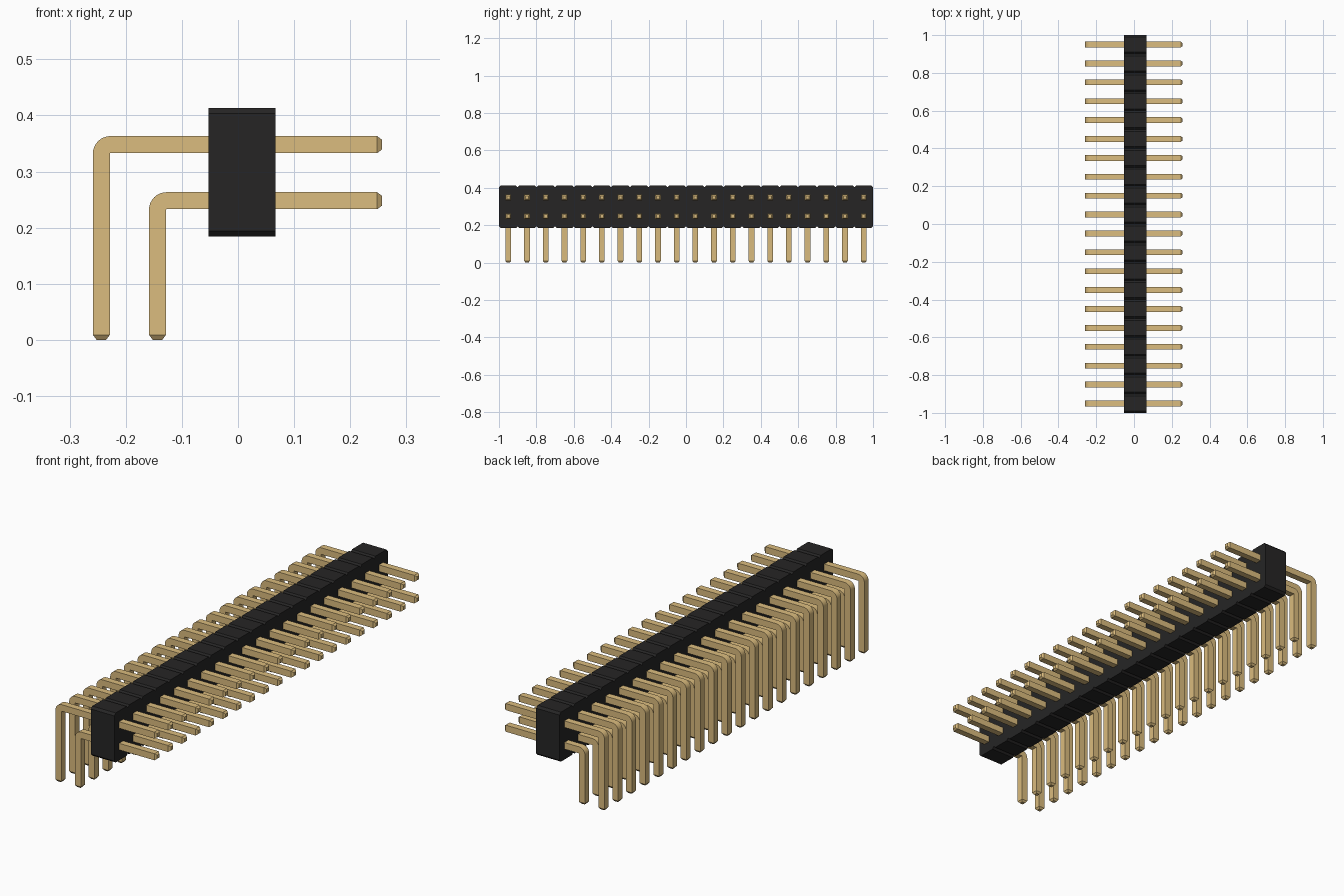
import bpy, bmesh, math
from mathutils import Vector

if "Cube" in bpy.data.objects:
    bpy.data.objects.remove(bpy.data.objects["Cube"], do_unlink=True)

COUNT, PITCH = 20, 0.1
Y0 = -PITCH * (COUNT - 1) / 2      # first pin position
HALF = 0.0152                      # half thickness of a pin


def material(name, rgb):
    m = bpy.data.materials.new(name)
    m.use_nodes = True
    m.diffuse_color = (*rgb, 1)
    m.node_tree.nodes["Principled BSDF"].inputs["Base Color"].default_value = (*rgb, 1)
    return m


black = material("black plastic", (0.0191, 0.0185, 0.0185))
gold = material("gold metal", (0.708, 0.503, 0.209))


def make_object(name, bm, mat):
    bmesh.ops.recalc_face_normals(bm, faces=bm.faces)
    mesh = bpy.data.meshes.new(name)
    bm.to_mesh(mesh)
    bm.free()
    mesh.materials.append(mat)
    ob = bpy.data.objects.new(name, mesh)
    bpy.context.collection.objects.link(ob)
    return ob


def make_body(x0, x1, z0, z1, c):
    """Extruded strip outline with a chamfered notch between segments."""
    top = []
    for i in range(COUNT):
        a = Y0 + (i - 0.5) * PITCH
        b = a + PITCH
        top += [(a, z1 - c), (a + c, z1), (b - c, z1)]
    top.append((b, z1 - c))
    bottom = [(y, z0 + z1 - z) for y, z in reversed(top)]
    bm = bmesh.new()
    face = bm.faces.new([bm.verts.new((x0, y, z)) for y, z in top + bottom])
    ext = bmesh.ops.extrude_face_region(bm, geom=[face], use_keep_orig=True)
    moved = [g for g in ext["geom"] if isinstance(g, bmesh.types.BMVert)]
    bmesh.ops.translate(bm, verts=moved, vec=(x1 - x0, 0, 0))
    return make_object("header_body", bm, black)


def make_pins(name, leg_x, arm_z, tip_x):
    """Right-angle square pin swept in the xz plane, repeated along y."""
    taper, small = 0.009, HALF * 0.55
    side, up = Vector((1, 0, 0)), Vector((0, 0, 1))
    # each section: centre, outward direction, half size
    sections = [(Vector((tip_x, 0, arm_z)), up, small),
                (Vector((tip_x - taper, 0, arm_z)), up, HALF)]
    corner = Vector((leg_x + HALF, 0, arm_z - HALF))   # inside of the bend
    corner += Vector((0.001, 0, -0.001))
    steps = 8
    for i in range(steps + 1):
        a = math.pi / 2 * (1 + i / steps)
        d = Vector((math.cos(a), 0, math.sin(a)))
        sections.append((corner + d * (HALF + 0.001), d, HALF))
    sections += [(Vector((leg_x, 0, taper)), -side, HALF),
                 (Vector((leg_x, 0, 0)), -side, small)]

    bm = bmesh.new()
    rings = []
    for c, d, h in sections:
        c = c + Vector((0, Y0, 0))
        w = Vector((0, h, 0))
        rings.append([bm.verts.new(p) for p in
                      (c + d * h + w, c + d * h - w, c - d * h - w, c - d * h + w)])
    for r, s in zip(rings, rings[1:]):
        for k in range(4):
            n = (k + 1) % 4
            bm.faces.new((r[k], r[n], s[n], s[k]))
    bm.faces.new(rings[0])
    bm.faces.new(rings[-1])
    ob = make_object(name, bm, gold)

    # smooth bend, sharp square edges
    bpy.ops.object.select_all(action='DESELECT')
    ob.select_set(True)
    bpy.context.view_layer.objects.active = ob
    bpy.ops.object.shade_smooth_by_angle(angle=math.radians(30))

    arr = ob.modifiers.new("row", 'ARRAY')
    arr.count = COUNT
    arr.use_relative_offset = False
    arr.use_constant_offset = True
    arr.constant_offset_displace = (0, PITCH, 0)
    return ob


make_body(-0.053, 0.067, 0.184, 0.413, 0.01)
make_pins("upper_pins", -0.2435, 0.348, 0.257)
make_pins("lower_pins", -0.1435, 0.248, 0.257)
